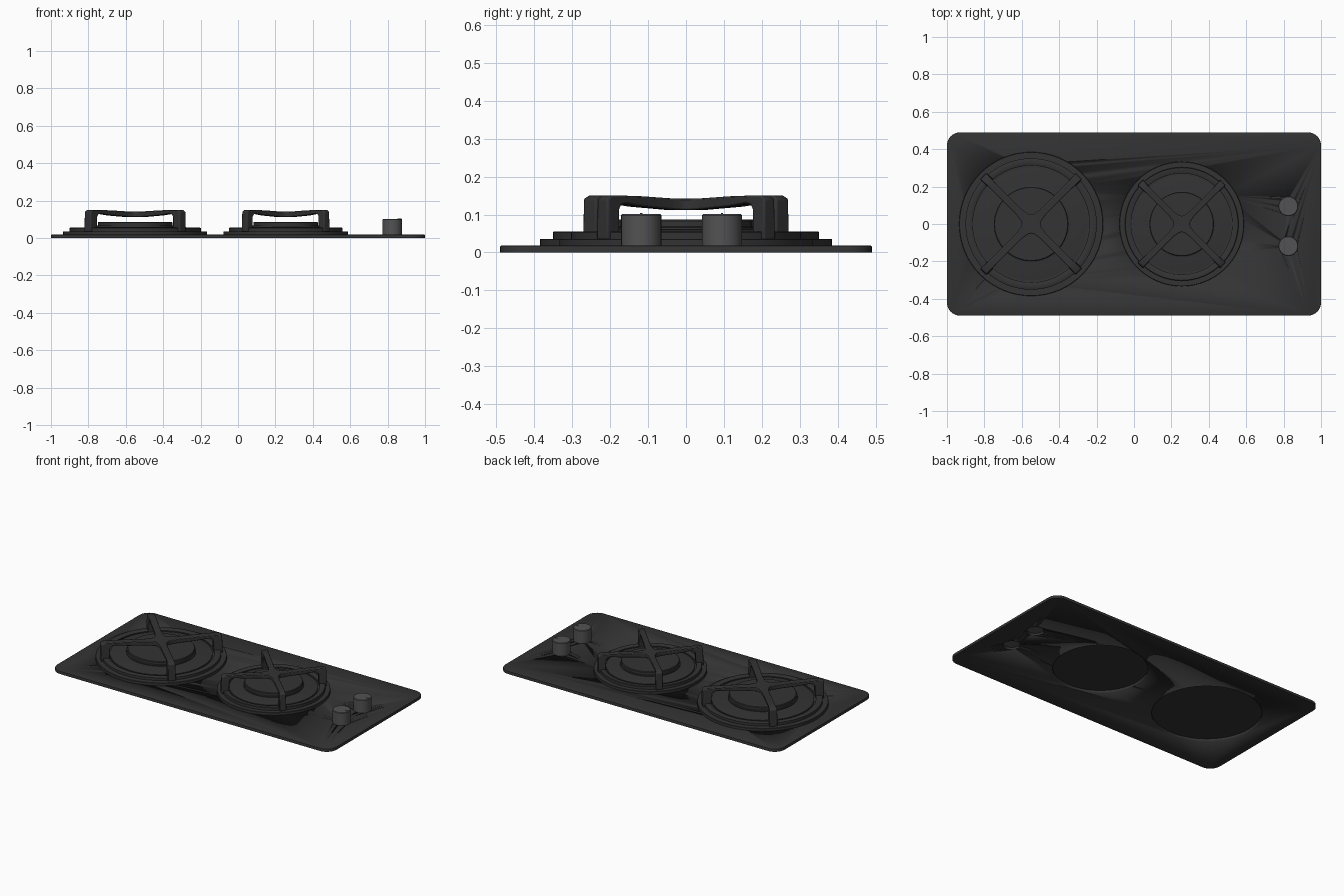
import bpy, bmesh, math
from mathutils import Matrix, Vector

if "Cube" in bpy.data.objects:
    bpy.data.objects.remove(bpy.data.objects["Cube"])


def material(name, value):
    mat = bpy.data.materials.new(name)
    mat.use_nodes = True
    colour = (value, value, value, 1)
    mat.diffuse_color = colour
    mat.node_tree.nodes["Principled BSDF"].inputs["Base Color"].default_value = colour
    return mat


BLACK = material("black enamel", 0.033)
GREY = material("knob grey", 0.085)


def finish(bm, name, mat, location=(0, 0, 0)):
    bmesh.ops.recalc_face_normals(bm, faces=bm.faces)
    mesh = bpy.data.meshes.new(name)
    bm.to_mesh(mesh)
    bm.free()
    mesh.materials.append(mat)
    obj = bpy.data.objects.new(name, mesh)
    bpy.context.collection.objects.link(obj)
    obj.location = location
    bpy.ops.object.select_all(action="DESELECT")
    obj.select_set(True)
    bpy.context.view_layer.objects.active = obj
    bpy.ops.object.shade_smooth_by_angle(angle=math.radians(35))
    return obj


def lathe(name, profile, mat, location=(0, 0, 0), scale=1, steps=64):
    bm = bmesh.new()
    verts = [bm.verts.new((r * scale, 0, z)) for r, z in profile]
    edges = [bm.edges.new(pair) for pair in zip(verts, verts[1:])]
    bmesh.ops.spin(bm, geom=verts + edges, axis=(0, 0, 1), cent=(0, 0, 0),
                   angle=math.tau, steps=steps, use_merge=True)
    bmesh.ops.remove_doubles(bm, verts=bm.verts, dist=1e-5)
    return finish(bm, name, mat, location)


def bevel(obj, width):
    mod = obj.modifiers.new("rounded edges", "BEVEL")
    mod.width = width
    mod.segments = 2
    mod.limit_method = "ANGLE"
    mod.angle_limit = math.radians(40)


# Grate arm stations: outer radius and height, inner radius and height, half width
ARM = [(0, .142, 0, .112, 0), (.035, .142, .035, .112, .035),
       (.05, .142, .05, .112, .027), (.09, .143, .09, .114, .02),
       (.2, .148, .2, .121, .02), (.29, .15, .275, .13, .02),
       (.345, .15, .297, .126, .021), (.36, .142, .308, .112, .023),
       (.362, .034, .31, .034, .025)]


def grate(name, location, scale):
    bm = bmesh.new()
    for k in range(4):
        turn = Matrix.Rotation(math.radians(45 + 90 * k), 3, "Z")
        rings = []
        for ro, zo, ri, zi, w in ARM:
            corners = [(ro, -w, zo), (ro, w, zo), (ri, w, zi), (ri, -w, zi)]
            rings.append([bm.verts.new(turn @ Vector((x * scale, y * scale, z)))
                          for x, y, z in corners])
        # The four hub wedges meet, so they only need top and bottom triangles
        hub, first = rings[0], rings[1]
        bm.faces.new((hub[0], first[0], first[1]))
        bm.faces.new((hub[2], first[2], first[3]))
        for a, b in zip(rings[1:], rings[2:]):
            for i in range(4):
                j = (i + 1) % 4
                bm.faces.new((a[i], b[i], b[j], a[j]))
        bm.faces.new(rings[-1])
    bmesh.ops.remove_doubles(bm, verts=bm.verts, dist=1e-4)
    bevel(finish(bm, name, BLACK, location), 0.005)


# Base plate with rounded corners
bm = bmesh.new()
bmesh.ops.create_cube(bm, size=1, matrix=Matrix.Translation((0, 0, .009))
                      @ Matrix.Diagonal((2, .98, .018, 1)))
upright = [e for e in bm.edges if abs(e.verts[0].co.z - e.verts[1].co.z) > .01]
bmesh.ops.bevel(bm, geom=upright, offset=.07, segments=8, profile=.5, affect="EDGES")
rim = [e for e in bm.edges if min(v.co.z for v in e.verts) > .017]
bmesh.ops.bevel(bm, geom=rim, offset=.003, segments=2, profile=.5, affect="EDGES")
plate = finish(bm, "base_plate", BLACK)

BURNERS = [("large", -.55, 1), ("small", .255, .865)]
KNOBS = [("front", -.118), ("back", .095)]
KNOB_X = .825

# Openings under the burners and knobs
holes = [(x, 0, .32 * s) for _, x, s in BURNERS] + [(KNOB_X, y, .05) for _, y in KNOBS]
for x, y, r in holes:
    cutter = lathe("hole_cutter", [(0, -.1), (r, -.1), (r, .1), (0, .1)], BLACK, (x, y, 0))
    cutter.hide_render = True
    mod = plate.modifiers.new("opening", "BOOLEAN")
    mod.operation = "DIFFERENCE"
    mod.solver = "EXACT"
    mod.object = cutter
    bpy.context.view_layer.objects.active = plate
    bpy.ops.object.modifier_apply(modifier=mod.name)
    bpy.data.objects.remove(cutter)

# Burners: stepped ring with a shallow dish, a round cap, and a crossed grate
RING = [(0, .017), (.385, .017), (.385, .034), (.383, .036), (.351, .036),
        (.351, .053), (.348, .055), (.32, .055), (.312, .051), (.312, .042),
        (.301, .042), (.301, .05), (.22, .06), (0, .06)]
CAP = [(0, .058), (.205, .058), (.205, .066), (.199, .068), (.199, .083),
       (.195, .087), (0, .087)]
for size, x, s in BURNERS:
    lathe(size + "_burner_ring", RING, BLACK, (x, 0, 0), s)
    lathe(size + "_burner_cap", CAP, BLACK, (x, 0, 0), s)
    grate(size + "_burner_grate", (x, 0, 0), s)

# Control knobs with a small pointer on top
KNOB = [(0, .014), (.053, .014), (.053, .098), (.05, .101), (0, .101)]
for side, y in KNOBS:
    lathe(side + "_knob", KNOB, GREY, (KNOB_X, y, 0), steps=32)
    bm = bmesh.new()
    bmesh.ops.create_cube(bm, size=1, matrix=Matrix.Diagonal((.02, .006, .003, 1)))
    finish(bm, side + "_knob_pointer", GREY, (KNOB_X + .038, y, .102))
